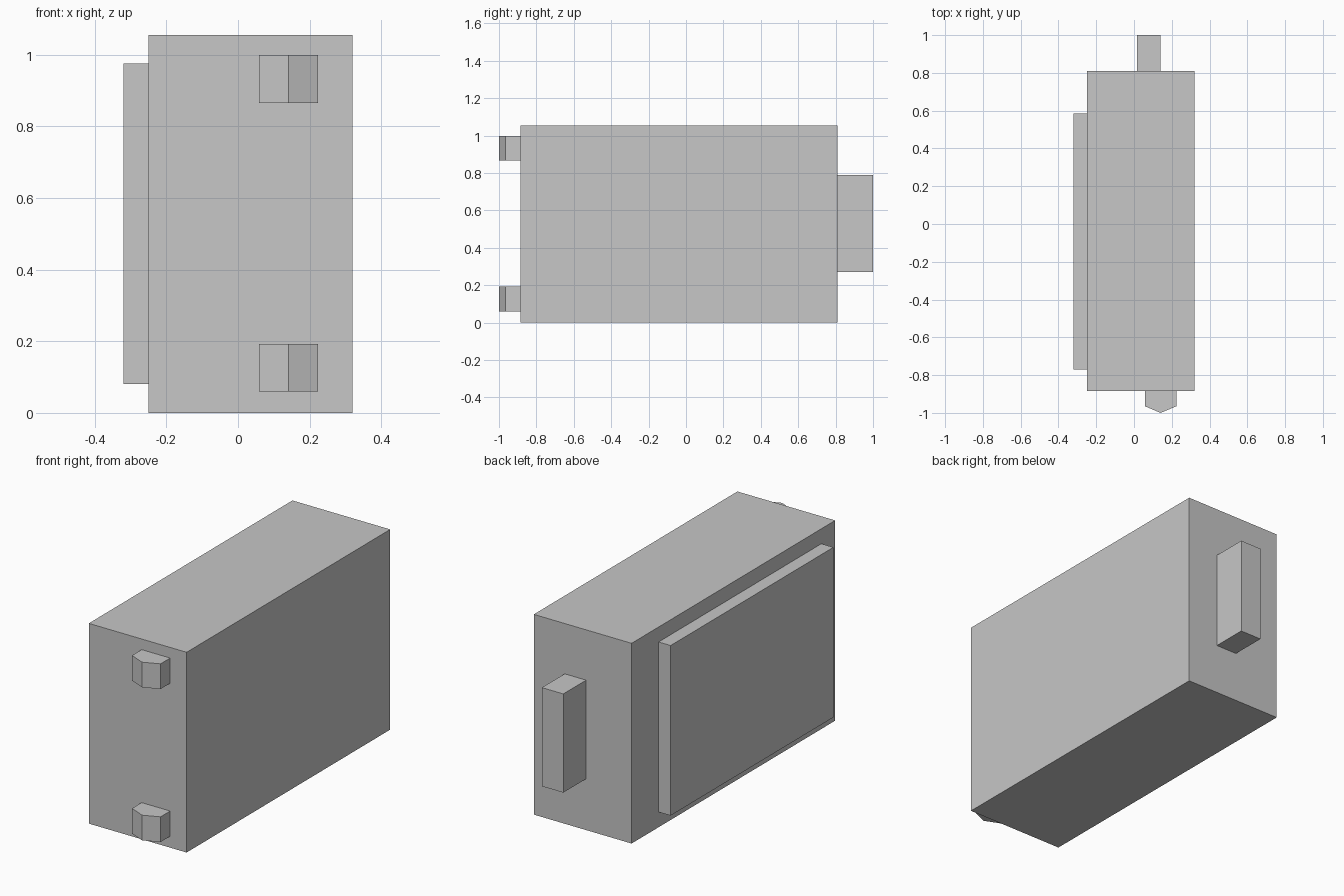
import bpy
import bmesh

default = bpy.data.objects.get("Cube")
if default:
    bpy.data.objects.remove(default, do_unlink=True)

# Single flat grey for every part
GREY = (0.57, 0.57, 0.57, 1.0)
grey = bpy.data.materials.new("plain_grey")
grey.use_nodes = True
grey.diffuse_color = GREY
shader = next(n for n in grey.node_tree.nodes if n.type == 'BSDF_PRINCIPLED')
shader.inputs["Base Color"].default_value = GREY


def prism(name, outline, z0, z1):
    """Extrude a counter-clockwise plan outline from z0 up to z1."""
    bm = bmesh.new()
    base = bm.faces.new([bm.verts.new((x, y, z0)) for x, y in outline])
    grown = bmesh.ops.extrude_face_region(bm, geom=[base], use_keep_orig=True)
    top = [v for v in grown["geom"] if isinstance(v, bmesh.types.BMVert)]
    bmesh.ops.translate(bm, verts=top, vec=(0, 0, z1 - z0))
    bmesh.ops.recalc_face_normals(bm, faces=bm.faces)
    mesh = bpy.data.meshes.new(name)
    bm.to_mesh(mesh)
    bm.free()
    mesh.materials.append(grey)
    obj = bpy.data.objects.new(name, mesh)
    bpy.context.collection.objects.link(obj)
    return obj


def box(name, x0, x1, y0, y1, z0, z1):
    return prism(name, [(x0, y0), (x1, y0), (x1, y1), (x0, y1)], z0, z1)


# Main housing
box("body", -0.25, 0.32, -0.885, 0.81, 0, 1.055)

# Raised panel on the side
box("side_panel", -0.32, -0.25, -0.77, 0.585, 0.08, 0.976)

# Block on the back
box("back_block", 0.015, 0.14, 0.81, 1.0, 0.27, 0.79)

# Pointed lugs on the front, one low and one high
LUG = [(0.058, -0.885), (0.058, -0.965), (0.141, -1.0),
       (0.224, -0.965), (0.224, -0.885)]
for name, bottom in (("lower_front_lug", 0.06), ("upper_front_lug", 0.866)):
    prism(name, LUG, bottom, bottom + 0.133)
